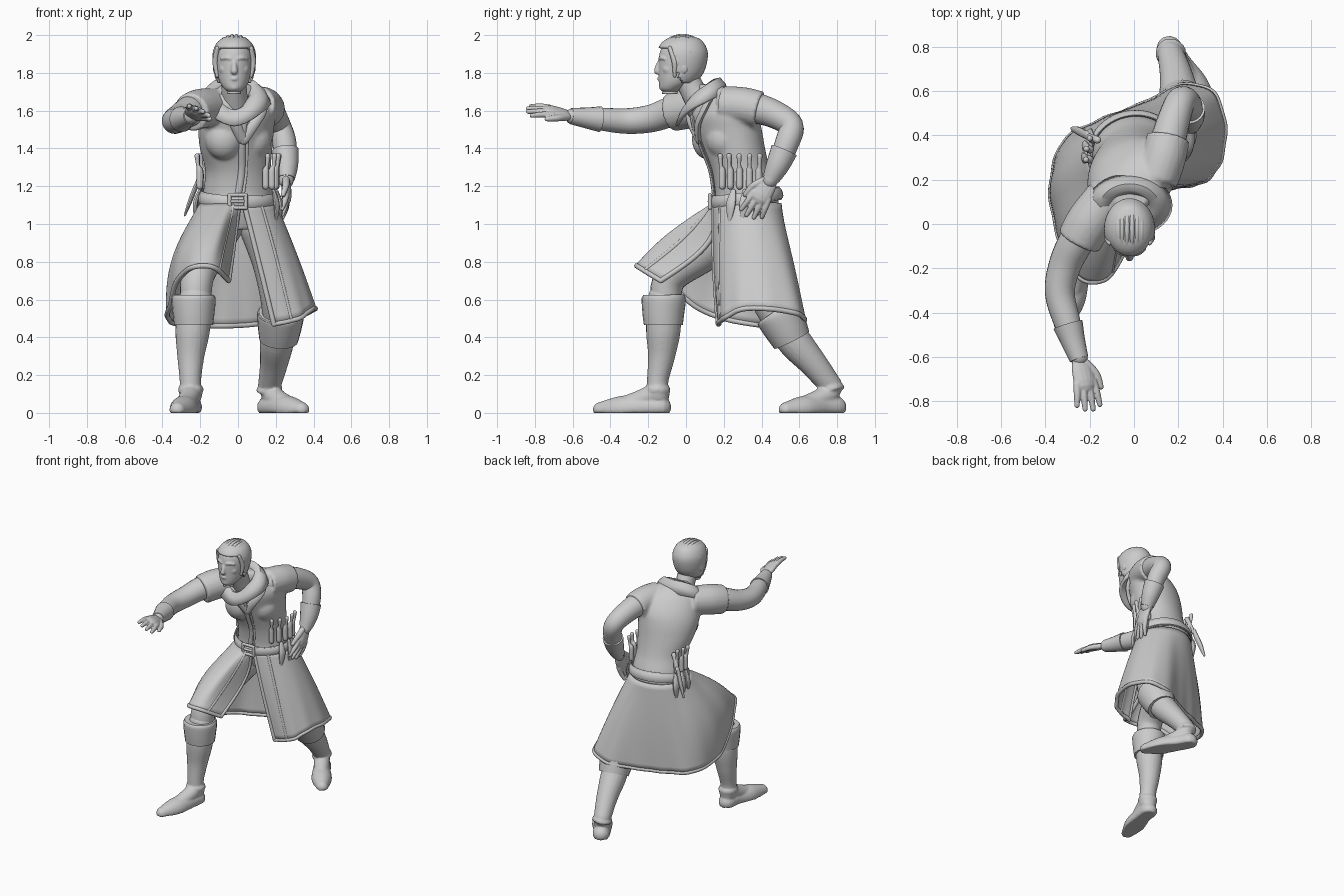
import bpy, bmesh
from math import sin, cos, pi, radians
from mathutils import Vector as V

if "Cube" in bpy.data.objects:
    bpy.data.objects.remove(bpy.data.objects["Cube"])

mat = bpy.data.materials.new("plain_grey")
mat.use_nodes = True
mat.diffuse_color = (0.6, 0.6, 0.6, 1)
mat.node_tree.nodes["Principled BSDF"].inputs["Base Color"].default_value = (0.6, 0.6, 0.6, 1)


def finish(name, bm):
    me = bpy.data.meshes.new(name)
    bm.to_mesh(me)
    bm.free()
    for p in me.polygons:
        p.use_smooth = True
    me.set_sharp_from_angle(angle=radians(50))
    me.materials.append(mat)
    ob = bpy.data.objects.new(name, me)
    bpy.context.collection.objects.link(ob)
    return ob


def fuse(name, parts, voxel, rounds):
    """Join closed parts into one smoothly blended skin."""
    bm = bmesh.new()
    for ob in parts:
        bm.from_mesh(ob.data)
        bpy.data.objects.remove(ob)
    ob = finish(name, bm)
    m = ob.modifiers.new("blend", 'REMESH')
    m.mode, m.voxel_size, m.use_smooth_shade = 'VOXEL', voxel, True
    s = ob.modifiers.new("soften", 'SMOOTH')
    s.factor, s.iterations = 0.5, rounds


def spline(keys, n):
    """Smooth curve through tuples of any length, n samples per span."""
    out = []
    for i in range(len(keys) - 1):
        a, b, c, d = (keys[max(0, min(len(keys) - 1, j))] for j in range(i - 1, i + 3))
        for s in range(n):
            t = s / n
            out.append(tuple(q + t / 2 * (r - p + t * (2*p - 5*q + 4*r - e + t * (3*(q - r) + e - p)))
                             for p, q, r, e in zip(a, b, c, d)))
    return out + [tuple(keys[-1])]


def grid(name, rows, closed=True, caps=True, thick=0, keep=None):
    """Skin of quads over rows of points."""
    bm = bmesh.new()
    vs = [[bm.verts.new((p[0], p[1], max(0, p[2]))) for p in row] for row in rows]
    n = len(rows[0])
    for r0, r1 in zip(vs, vs[1:]):
        for j in range(n if closed else n - 1):
            k = (j + 1) % n
            f = bm.faces.new((r0[j], r0[k], r1[k], r1[j]))
            if keep and not keep(f.calc_center_median()):
                bm.faces.remove(f)
    if caps:
        bm.faces.new(vs[0])
        bm.faces.new(vs[-1])
    bmesh.ops.delete(bm, geom=[v for v in bm.verts if not v.link_faces], context='VERTS')
    bmesh.ops.recalc_face_normals(bm, faces=bm.faces)
    ob = finish(name, bm)
    if thick:
        m = ob.modifiers.new("thickness", 'SOLIDIFY')
        m.thickness, m.offset = thick, 0
    return ob


def tube(name, keys, up=(0, 0, 1), flat=1, n=20, steps=5, dome=True):
    """Round limb through (x, y, z, radius) keys; flat squashes it along up."""
    pts = spline(keys, steps)
    c, r, up, rows = [V(p[:3]) for p in pts], [p[3] for p in pts], V(up), []

    def ring(o, a, b, q):
        return [o + a * (q * flat * cos(2*pi*j/n)) + b * (q * sin(2*pi*j/n)) for j in range(n)]

    ends = [(sin(t), cos(t)) for t in (0.5, 1.0, 1.4)] if dome else []
    for i in range(len(c)):
        d = (c[min(i + 1, len(c) - 1)] - c[max(i - 1, 0)]).normalized()
        up = (up - d * up.dot(d)).normalized()
        b = d.cross(up)
        if i == 0:
            rows += [ring(c[0] - d * r[0] * s, up, b, r[0] * k) for s, k in reversed(ends)]
        rows.append(ring(c[i], up, b, r[i]))
        if i == len(c) - 1:
            rows += [ring(c[i] + d * r[i] * s, up, b, r[i] * k) for s, k in ends]
    return grid(name, rows)


def ring_point(keys, z, a, off=0):
    """Point on a body loft at height z; a = 0 is front, positive to the left."""
    for k0, k1 in zip(keys, keys[1:]):
        if k1[0] >= z:
            break
    t = max(0, min(1, (z - k0[0]) / (k1[0] - k0[0])))
    _, cx, cy, rx, ry, yaw = (p + (q - p) * t for p, q in zip(k0, k1))
    x, y, w = (rx + off) * sin(a), -(ry + off) * cos(a), radians(yaw)
    return V((cx + x*cos(w) - y*sin(w), cy + x*sin(w) + y*cos(w), z))


def loft(name, keys, off=0, n=40, **kw):
    return grid(name, [[ring_point(keys, k[0], 2*pi*j/n, off) for j in range(n)] for k in keys], **kw)


def ellipsoid(name, c, r):
    rows = [[(c[0] + r[0]*sin(t)*cos(s), c[1] + r[1]*sin(t)*sin(s), c[2] + r[2]*cos(t))
             for s in (2*pi*j/20 for j in range(20))] for t in (pi*(0.02 + 0.96*i/12) for i in range(13))]
    return grid(name, rows)


# Coat body: height, centre x, centre y, half width, half depth, twist
torso = spline([(.97, 0, .31, .14, .12, 10), (1.08, 0, .32, .185, .165, 10), (1.17, 0, .32, .185, .165, 12),
                (1.28, 0, .29, .175, .155, 18), (1.40, -.01, .25, .198, .162, 25),
                (1.50, -.01, .22, .212, .168, 32), (1.58, 0, .2, .215, .16, 36),
                (1.66, 0, .18, .19, .12, 36), (1.71, 0, .15, .13, .09, 30), (1.74, -.01, .12, .07, .06, 20)], 4)
fuse("coat_body", [
    loft("torso", torso),
    ellipsoid("right_chest", (-.075, .12, 1.45), (.1, .09, .11)),
    ellipsoid("left_chest", (.08, .205, 1.45), (.1, .1, .11)),
    tube("right_sleeve", [(-.12, .12, 1.62, .1), (-.2, .01, 1.61, .106), (-.25, -.08, 1.59, .102)], dome=False),
    tube("left_sleeve", [(.1, .2, 1.63, .1), (.135, .3, 1.625, .1), (.155, .39, 1.605, .098)], dome=False)], .01, 5)


def on_torso(z, deg, off=0):
    return ring_point(torso, z, radians(deg), off)


def strip(name, spots, r, off=.006):
    tube(name, [(*on_torso(z, a, off), r) for z, a in spots], up=(0, -1, 0), flat=.6, n=8)


strip("front_placket", [(1.15, -10), (1.28, -10), (1.4, -12), (1.5, -16), (1.56, -18)], .018)
strip("placket_seam", [(1.15, -2), (1.28, -2), (1.4, -4), (1.5, -8)], .008)
strip("right_lapel", [(1.45, -14), (1.53, -30), (1.6, -44), (1.66, -55)], .03)
strip("left_lapel", [(1.45, -12), (1.53, -2), (1.6, 10), (1.66, 20)], .03)

# Belt, buckle and the items hung from it
for name, r, dz in (("belt", .03, 0), ("belt_upper_edge", .009, .026), ("belt_lower_edge", .009, -.026)):
    tube(name, [(*on_torso(1.14 + dz - .025*cos(radians(a)), a, .014), r) for a in range(0, 361, 15)],
         up=(0, -1, 0), flat=.4, n=10, steps=2, dome=False)
b = on_torso(1.12, -10, .026)
frame = [b + V((x*.043, 0, z*.034)) for x, z in ((-1, -1), (1, -1), (1, 1), (-1, 1))]
for p, q in zip(frame, frame[1:] + frame[:1]):
    tube("buckle_bar", [(*p, .011), (*q, .011)], up=(0, 1, 0), n=8)
tube("buckle_pin", [(*(b + V((-.03, -.004, 0))), .009), (*(b + V((.03, -.004, 0))), .009)], up=(0, 1, 0), n=8)
for a in (34, 50, 66, 82, 98, -98, -112, -126):
    p, out = on_torso(1.2, a, .022), on_torso(1.19, a, .05) - on_torso(1.19, a)
    tube("vial", [(*p, .018), (*(p + V((0, 0, .08))), .018), (*(p + out*.2 + V((0, 0, .11))), .01),
                  (*(p + out*.3 + V((0, 0, .16))), .014)], up=(0, 1, 0), n=10)
for a in (55, 75, 95, -95, -110, -126):
    p, q, s = on_torso(1.17, a, .024), on_torso(1.1, a, .04), on_torso(1.0, a, .07)
    tube("hanging_pouch", [(*p, .016), (*q, .026), (*s, .006)], up=p - on_torso(1.17, a), flat=.5, n=10)
tube("knife_handle", [(-.165, .38, 1.32, .017), (-.21, .4, 1.22, .013)], n=10)
tube("knife_sheath", [(-.21, .4, 1.23, .02), (-.25, .42, 1.13, .02), (-.28, .43, 1.05, .01)], up=(1, 0, 0), flat=.6, n=10)

# Coat skirt: hem point and waist angle, right front edge round the back to left front edge
hem = spline([(-.05, -.13, .70, 0), (-.13, -.25, .77, -12), (-.24, -.24, .77, -28), (-.32, -.10, .70, -48),
              (-.36, .04, .57, -66), (-.37, .2, .50, -88), (-.31, .375, .467, -118), (-.16, .46, .46, -148),
              (.04, .54, .465, -183), (.22, .625, .49, -208), (.355, .59, .525, -232), (.405, .45, .55, -255),
              (.39, .30, .55, -280), (.32, .2, .5, -312), (.19, .17, .47, -352)], 7)
rows = []
for i in range(17):
    t, row = i / 16, []
    for x, y, z, a in hem:
        w = on_torso(1.11, a - 8, .008)
        out = (on_torso(1.11, a - 8, 1) - w).normalized()
        side = max(0, sin(radians(-a * 1.5))) if a > -120 else 0
        bulge = (.008 + .06 * side) * sin(pi * t) + .003 * t * t * cos(radians(a * 14))
        wrap = V((0, .12, 0)) * max(0, 1 + a / 14) * sin(pi * t)  # front edge folds in round the thigh
        row.append(w.lerp(V((x, y, z)), t) + out * bulge + wrap)
    rows.append(row)
grid("coat_skirt", rows, closed=False, caps=False, thick=.014)
for name, line, r in (("hem_trim", rows[-1], .014), ("right_edge_trim", [r[0] for r in rows], .014),
                      ("left_edge_trim", [r[-1] for r in rows], .014),
                      ("right_panel_seam", [r[5] for r in rows], .011), ("left_panel_seam", [r[-6] for r in rows], .011)):
    tube(name, [(*p, r) for p in line], n=8, steps=1)

# Legs, folded boot tops and shoes
tube("right_thigh", [(-.09, .28, 1.0, .12), (-.165, .09, .85, .105), (-.215, -.08, .72, .088), (-.225, -.11, .58, .082)])
tube("left_thigh", [(.11, .36, 1.0, .11), (.18, .4, .8, .105), (.215, .44, .6, .095), (.215, .52, .46, .085)], up=(0, 1, 0))
fuse("right_boot", [
    tube("shin", [(-.225, -.115, .6, .09), (-.24, -.12, .44, .092), (-.25, -.13, .3, .072), (-.252, -.15, .17, .057),
                  (-.25, -.148, .1, .062)]),
    tube("ankle_band", [(-.25, -.15, .115, .068), (-.25, -.15, .135, .066)], up=(0, 1, 0), dome=False),
    tube("instep", [(-.25, -.17, .1, .055), (-.268, -.25, .065, .052), (-.29, -.34, .04, .045)]),
    tube("shoe", [(-.25, -.138, .03, .06), (-.26, -.22, .03, .06), (-.29, -.34, .02, .07),
                  (-.32, -.45, .015, .044)], flat=1)], .008, 2)
fuse("left_boot", [
    tube("shin", [(.215, .51, .47, .09), (.205, .58, .37, .09), (.19, .675, .26, .074), (.165, .77, .14, .06)], up=(0, 1, 0)),
    tube("ankle_band", [(.167, .772, .115, .07), (.165, .768, .135, .068)], up=(0, 1, 0), dome=False),
    tube("instep", [(.175, .76, .1, .055), (.22, .69, .065, .052), (.275, .615, .04, .045)]),
    tube("shoe", [(.16, .79, .03, .06), (.2, .72, .03, .062), (.27, .62, .02, .07),
                  (.335, .533, .015, .044)], flat=1)], .008, 2)
tube("right_boot_cuff", [(-.235, -.12, .465, .103), (-.235, -.12, .53, .111), (-.235, -.118, .6, .117), (-.235, -.118, .625, .108)], dome=False)
tube("left_boot_cuff", [(.215, .56, .385, .103), (.22, .53, .445, .115), (.225, .492, .52, .125), (.225, .48, .54, .115)],
     up=(0, 1, 0), dome=False)

# Arms and gauntlets
tube("right_arm", [(-.17, .06, 1.62, .09), (-.25, -.06, 1.6, .082), (-.31, -.18, 1.56, .074),
                   (-.335, -.31, 1.545, .068), (-.3, -.45, 1.555, .06), (-.25, -.6, 1.57, .042)])
tube("right_gauntlet", [(-.298, -.455, 1.555, .068), (-.275, -.53, 1.562, .055), (-.248, -.61, 1.572, .043)], dome=False)
tube("left_arm", [(.12, .24, 1.63, .09), (.15, .36, 1.615, .082), (.18, .47, 1.58, .074), (.213, .555, 1.52, .067),
                  (.245, .535, 1.43, .064), (.255, .485, 1.31, .054), (.255, .445, 1.23, .04)])
tube("left_gauntlet", [(.25, .52, 1.39, .072), (.257, .485, 1.31, .062), (.255, .45, 1.24, .046)], dome=False)


def hand(side, wrist, fwd, thumb, curl):
    w, f, s = V(wrist), V(fwd).normalized(), V(thumb).normalized()
    n = f.cross(s).normalized()
    parts = [tube("palm", [(*w, .038), (*(w + f*.045), .05), (*(w + f*.1), .054)], up=n, flat=.5, n=14),
             tube("thumb", [(*(w + f*.02 + s*.025), .021), (*(w + f*.08 + s*.065), .018),
                            (*(w + f*.14 + s*.08 + n*curl*.6), .013)], up=n, n=10)]
    for i, length in zip((-1.5, -.5, .5, 1.5), (.095, .118, .125, .112)):
        base = w + f*.105 + s*i*.028
        d = (f + s*i*.1).normalized() * length
        parts.append(tube("finger", [(*base, .0175), (*(base + d*.5 + n*curl*.3), .016), (*(base + d + n*curl), .012)], up=n, n=10))
    fuse(side + "_hand", parts, .004, 2)


hand("right", (-.245, -.615, 1.575), (.22, -.95, .2), (.85, .2, -.45), -.02)
hand("left", (.255, .45, 1.24), (.02, -.48, -.86), (-.05, -.86, .48), .025)

# Open collar lying on the shoulders, and the neck
rows = []
for rad, dz in ((.075, .0), (.1, .035), (.13, .04), (.16, .015), (.185, -.035)):
    rows.append([(-.02 + rad*sin(a), .085 - rad*.72*cos(a), 1.66 - .065*cos(a) + dz - .04*max(0, cos(a))**4 + .012*abs(sin(a)))
                 for a in (2*pi*j/40 for j in range(40))])
grid("collar", rows, caps=False, thick=.02)
tube("neck", [(-.015, .1, 1.6, .078), (-.02, .04, 1.7, .068), (-.02, .0, 1.78, .066)])

# Head with blended face features
head = spline([(1.695, -.02, -.085, .025, .03, 0), (1.715, -.02, -.08, .052, .058, 0), (1.75, -.02, -.055, .076, .088, 0),
               (1.80, -.02, -.035, .09, .11, 0), (1.86, -.02, -.025, .098, .12, 0), (1.91, -.02, -.02, .096, .118, 0),
               (1.95, -.02, -.018, .08, .1, 0), (1.973, -.02, -.015, .058, .076, 0),
               (1.985, -.02, -.015, .035, .045, 0), (1.99, -.02, -.015, .012, .015, 0)], 4)
face = [loft("skull", head),
        tube("nose", [(-.02, -.135, 1.865, .012), (-.02, -.147, 1.835, .015), (-.02, -.151, 1.81, .019)], up=(0, 1, 0), n=10),
        tube("mouth", [(-.045, -.13, 1.767, .006), (-.02, -.142, 1.768, .011), (.005, -.13, 1.767, .006)], n=8),
        ellipsoid("chin", (-.02, -.118, 1.725), (.03, .025, .022))]
for s in (-1, 1):
    x = -.02 + s * .042
    face += [tube("brow", [(x - s*.024, -.138, 1.874, .01), (x, -.131, 1.88, .011), (x + s*.026, -.113, 1.874, .008)], n=8),
             ellipsoid("cheek", (x + s*.004, -.09, 1.82), (.034, .036, .035)),
             ellipsoid("ear", (-.02 + s*.1, -.012, 1.83), (.014, .026, .036))]
fuse("head", face, .005, 3)

# Hair cap with strands swept back from the brow
loft("hair", head, off=.011, thick=.012,
     keep=lambda c: c.z > 1.935 or (c.z > 1.755 and c.y > -.035 - .35 * (c.z - 1.78)))
for a in range(-66, 67, 12):
    l = radians(a)
    tube("hair_strand", [(-.02 + .108*sin(l), -.018 - .128*cos(l)*cos(t), 1.872 + .124*cos(l)*sin(t), .011)
                         for t in (.75 + i*.18 for i in range(10))], up=(0, .3, 1), n=8, steps=3)
for s in (-1, 1):
    tube("side_lock", [(-.02 + s*.09, -.085, 1.93, .012), (-.02 + s*.1, -.06, 1.86, .016),
                       (-.02 + s*.09, -.06, 1.785, .009)], up=(0, 1, 0), n=10)
